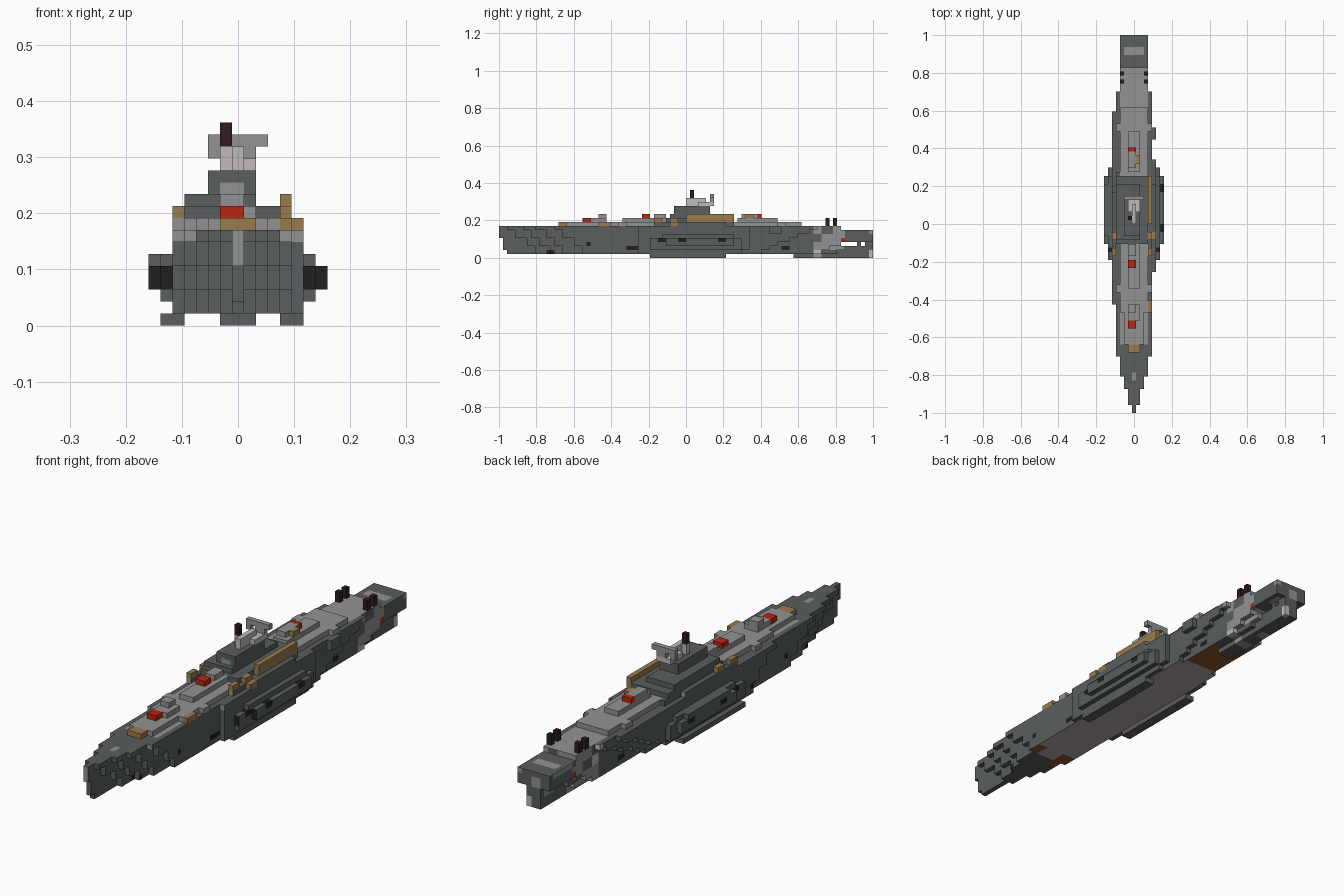
import bpy, bmesh, random
from mathutils import Vector

random.seed(4)
if "Cube" in bpy.data.objects:
    bpy.data.objects.remove(bpy.data.objects["Cube"])

LENGTH, WIDTH = 94, 15
MID = WIDTH // 2
S = 2 / LENGTH  # edge of one block

COLOURS = {
    "dark_grey": (0.10, 0.113, 0.112),
    "light_grey": (0.29, 0.29, 0.295),
    "pale_grey": (0.52, 0.5, 0.49),
    "black": (0.014, 0.014, 0.015),
    "maroon": (0.03, 0.012, 0.014),
    "red": (0.5, 0.018, 0.005),
    "tan": (0.32, 0.2, 0.075),
    "keel_brown": (0.42, 0.385, 0.36),
    "rust": (0.26, 0.085, 0.025),
}
NAMES = list(COLOURS)
MATS = []
for name, rgb in COLOURS.items():
    m = bpy.data.materials.new(name)
    m.use_nodes = True
    m.diffuse_color = (*rgb, 1)
    bsdf = m.node_tree.nodes["Principled BSDF"]
    bsdf.inputs["Base Color"].default_value = (*rgb, 1)
    bsdf.inputs["Roughness"].default_value = 0.8
    MATS.append(m)

DIRS = [Vector(d) for d in ((1, 0, 0), (-1, 0, 0), (0, 1, 0), (0, -1, 0), (0, 0, 1), (0, 0, -1))]


def build(name, cells, colour):
    """Skin a set of block cells with outward quads; colour is a name or a rule."""
    bm = bmesh.new()
    verts = {}
    for c in sorted(cells):
        for d in DIRS:
            if (c[0] + int(d.x), c[1] + int(d.y), c[2] + int(d.z)) in cells:
                continue
            u = Vector((d.y, d.z, d.x))
            w = d.cross(u)
            centre = Vector(c) + Vector((.5, .5, .5)) + d / 2
            ring = []
            for a, b in ((-1, -1), (1, -1), (1, 1), (-1, 1)):
                p = centre + (u * a + w * b) / 2
                key = tuple(round(n) for n in p)
                if key not in verts:
                    verts[key] = bm.verts.new(((key[0] - WIDTH / 2) * S, (key[1] - LENGTH / 2) * S, key[2] * S))
                ring.append(verts[key])
            f = bm.faces.new(ring)
            f.material_index = NAMES.index(colour if isinstance(colour, str) else colour(c, d))
    mesh = bpy.data.meshes.new(name)
    bm.to_mesh(mesh)
    bm.free()
    for m in MATS:
        mesh.materials.append(m)
    ob = bpy.data.objects.new(name, mesh)
    bpy.context.collection.objects.link(ob)


def box(x, y, z):
    """Cells of a box given inclusive (first, last) ranges."""
    return {(i, j, k) for i in range(x[0], x[1] + 1)
            for j in range(y[0], y[1] + 1) for k in range(z[0], z[1] + 1)}


def mirror(cells):
    return cells | {(2 * MID - i, j, k) for i, j, k in cells}


# Hull: stepped plan that narrows towards the keel, one block slimmer on +x
BOW = ((-.96, 0), (-.88, 1), (-.8, 2), (-.7, 3), (-.42, 4))
STERN = ((.6, 5), (.7, 4), (1.02, 3), (1.1, 2), (9, 1))


def half_width(y, k):
    fore = y - .05 * ((8 - k) // 2)
    aft = y + (.05 * (7 - k) if k < 4 or y < .7 else 0)
    h = next((n for lim, n in BOW if fore < lim), 5)
    return min(h, next(n for lim, n in STERN if aft < lim))


hull = set()
for j in range(LENGTH):
    y = (j + .5) * S - 1
    low = 5 if j == 0 else 2 if j == 1 else 0 if y > .57 else 1
    top = 6 if y > .83 else 7
    for k in range(low, top + 1):
        if k == 3 and .83 < y < .95 and j % 5:
            continue
        h = 1 if k == 0 else half_width(y, k)
        right = h if -.25 < y < .33 else min(h, 4)
        hull |= box((MID - h, MID + right), (j, j), (k, k))

patches = {(a, b, c): random.random() for a in range(9) for b in range(LENGTH) for c in range(5)}
PORTS = box((0, WIDTH), (32, 34), (2, 2)) | box((0, WIDTH), (22, 22), (3, 3)) \
    | box((0, WIDTH), (12, 13), (1, 1)) | box((0, WIDTH), (71, 72), (2, 2))
LAMPS = box((0, 3), (69, 70), (2, 2)) | box((0, WIDTH), (86, 86), (4, 4))


def hull_colour(c, d):
    i, j, k = c
    y = (j + .5) * S - 1
    off = abs(i - MID)
    patch = patches[i // 2, j // 3, k // 2]
    if d.z > 0:
        deck = k == 7 and off < 4 and y > -.64
        spot = (j in (8, 9) and off == 0) or (j in (89, 90) and off < 3)
        return "light_grey" if deck or spot else "dark_grey"
    if d.y < 0 and (j == 0 or (k == 7 and off > 3)):
        return "light_grey"
    if d.x and c in PORTS:
        return "black"
    if d.x and c in LAMPS:
        return "red"
    if y > .68 and patch < (.55 if y < .84 else .3):
        return "light_grey" if patch > .06 else "pale_grey"
    if d.z < 0 and k == 1:
        if .42 < y < .6 or (-.6 < y < -.48 and patch < .5):
            return "rust"
        return "keel_brown" if -.55 < y < .5 and off < 5 else "dark_grey"
    return "dark_grey"


build("hull", hull, hull_colour)

# Raised deck and its small hatches
build("deck", box((5, 9), (17, 24), (8, 8)) | box((4, 10), (25, 75), (8, 8)), "light_grey")
build("deck_edge_hatches", mirror(box((3, 3), (30, 31), (8, 8)) | box((3, 3), (70, 71), (8, 8))), "light_grey")
build("side_ledge", box((12, 12), (68, 70), (6, 7)), "dark_grey")

# Side bulges with gun ports, and bottom runners
bulge = mirror(box((1, 1), (38, 60), (2, 4)) | box((1, 1), (41, 58), (5, 5)) | box((0, 0), (42, 58), (3, 4)))
bulge |= box((0, 0), (44, 56), (5, 5))


def bulge_colour(c, d):
    face_guns = d.y < 0 and c[2] in (3, 4)
    side_guns = not d.y and c[2] == 4 and c[1] in (40, 41, 45, 46, 55, 56)
    return "black" if face_guns or side_guns else "dark_grey"


build("side_bulges", bulge, bulge_colour)
build("bottom_runners", box((1, 2), (38, 56), (0, 0)) | box((11, 12), (38, 56), (0, 0)), "dark_grey")

# Superstructure and bridge
castle = box((3, 10), (42, 59), (8, 8)) | box((3, 10), (42, 58), (9, 9)) | box((3, 8), (43, 56), (10, 10))
build("superstructure", castle, "dark_grey")
build("bridge", box((5, 8), (44, 52), (11, 12)), lambda c, d:
      "light_grey" if d.y < 0 and c[2] == 11 and c[0] in (6, 7) else "dark_grey")
build("gallery", box((2, 2), (39, 54), (8, 8)) | box((11, 11), (39, 58), (8, 8))
      | box((12, 12), (45, 56), (8, 8)), lambda c, d: "light_grey" if d.y else "dark_grey")

# Mast, funnel and radar arm
build("upper_bridge", box((6, 8), (50, 53), (13, 13)) | box((7, 7), (47, 51), (13, 14))
      | box((6, 6), (48, 48), (13, 14)), "pale_grey")
build("mast_arm", box((5, 9), (53, 53), (15, 15)) | box((5, 5), (53, 53), (14, 14))
      | box((7, 8), (53, 53), (14, 14)), "light_grey")
build("funnel", box((6, 6), (48, 48), (15, 16)), "maroon")

# Gun turrets with red caps
build("fore_turret", box((6, 8), (23, 26), (9, 9)) | box((6, 7), (25, 26), (10, 10)), "light_grey")
build("middle_turret", box((6, 8), (31, 41), (9, 9)) | box((6, 7), (39, 41), (10, 10)), "light_grey")
build("aft_turret", box((6, 8), (60, 69), (9, 9)) | box((6, 7), (61, 64), (10, 10)), "light_grey")
build("turret_caps", box((6, 7), (21, 22), (9, 9)) | box((6, 7), (36, 37), (10, 10))
      | box((6, 7), (65, 65), (10, 10)), "red")

# Tan deck crates and boats
crates = box((6, 8), (15, 16), (8, 8)) | box((11, 11), (25, 27), (8, 8)) | box((8, 8), (62, 63), (10, 10))
for j in (39, 43):
    crates |= box((2, 2), (j, j + 1), (9, 9)) | box((11, 11), (j, j + 1), (9, 9))
crates |= box((11, 11), (47, 58), (9, 10)) | box((12, 12), (43, 44), (8, 8))
build("tan_crates", crates, "tan")

# Paired stern posts
build("stern_posts", mirror(box((4, 4), (82, 82), (8, 9)) | box((4, 4), (84, 84), (8, 9))), "maroon")
